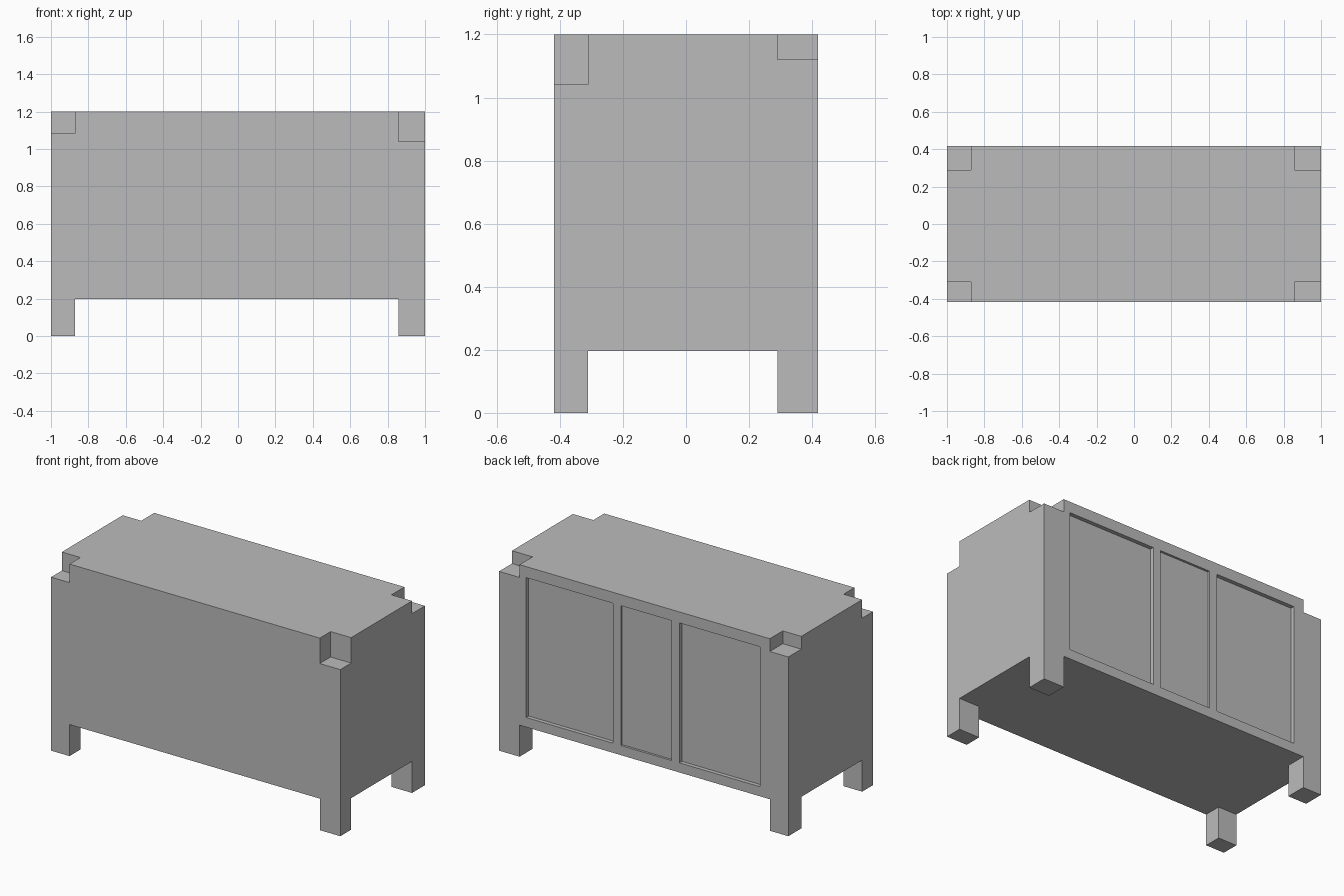
import bpy
import bmesh
from mathutils import Matrix, Vector

default = bpy.data.objects.get("Cube")
if default:
    bpy.data.objects.remove(default, do_unlink=True)

HALF_X, HALF_Y, TOP = 1.0, 0.418, 1.2
UNDERSIDE = 0.197
LEFT, RIGHT = -0.872, 0.858      # inner faces of the legs along x
FRONT, BACK = -0.311, 0.29       # inner faces of the legs along y
OVER = 0.1                       # how far cutters overshoot the body

grey = bpy.data.materials.new("plain grey")
grey.use_nodes = True
colour = (0.5, 0.5, 0.5, 1)
grey.diffuse_color = colour
grey.node_tree.nodes["Principled BSDF"].inputs["Base Color"].default_value = colour


def box(name, low, high):
    """Box spanning two opposite corners."""
    low, high = Vector(low), Vector(high)
    bm = bmesh.new()
    bmesh.ops.create_cube(bm, size=1, matrix=Matrix.Translation((low + high) / 2)
                          @ Matrix.Diagonal((*(high - low), 1)))
    mesh = bpy.data.meshes.new(name)
    bm.to_mesh(mesh)
    bm.free()
    obj = bpy.data.objects.new(name, mesh)
    bpy.context.collection.objects.link(obj)
    return obj


def cut(target, low, high):
    """Subtract a box from the target and discard the cutter."""
    cutter = box("cutter", low, high)
    cutter.hide_render = True
    mod = target.modifiers.new("cut", 'BOOLEAN')
    mod.operation = 'DIFFERENCE'
    mod.solver = 'EXACT'
    mod.object = cutter
    bpy.context.view_layer.objects.active = target
    bpy.ops.object.modifier_apply(modifier=mod.name)
    bpy.data.objects.remove(cutter, do_unlink=True)


# Cabinet block, with legs left standing in the corners
cabinet = box("cabinet", (-HALF_X, -HALF_Y, 0), (HALF_X, HALF_Y, TOP))
cabinet.data.materials.append(grey)
cut(cabinet, (-HALF_X - OVER, FRONT, -OVER), (HALF_X + OVER, BACK, UNDERSIDE))
cut(cabinet, (LEFT, -HALF_Y - OVER, -OVER), (RIGHT, HALF_Y + OVER, UNDERSIDE))

# Corner notches in the top, each above a leg
for side, end, floor in ((-1, -1, 1.084), (1, -1, 1.041), (-1, 1, 1.12), (1, 1, 1.12)):
    xs = sorted((LEFT if side < 0 else RIGHT, side * (HALF_X + OVER)))
    ys = sorted((FRONT if end < 0 else BACK, end * (HALF_Y + OVER)))
    cut(cabinet, (xs[0], ys[0], floor), (xs[1], ys[1], TOP + OVER))

# Three recessed panels in the back
for x0, x1, depth in ((0.211, 0.812, 0.025), (-0.194, 0.158, 0.014), (-0.805, -0.248, 0.025)):
    cut(cabinet, (x0, HALF_Y - depth, 0.257), (x1, HALF_Y + OVER, 1.131))
